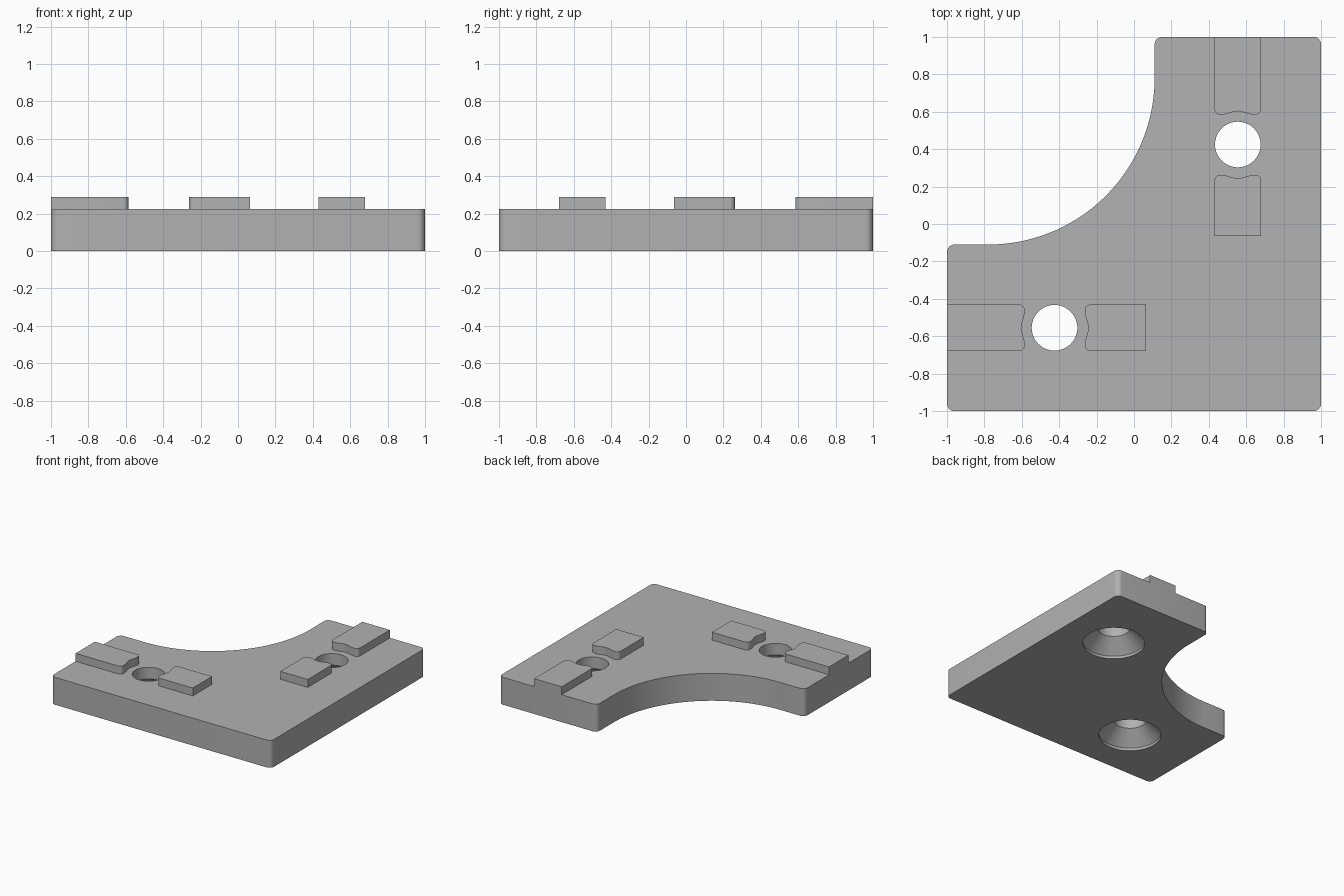
import bpy, bmesh
from math import pi, sin, cos, radians
from mathutils import Vector

if "Cube" in bpy.data.objects:
    bpy.data.objects.remove(bpy.data.objects["Cube"])

THICK = 0.225
PAD_TOP = 0.29
CORNER = 0.04
HOLE = Vector((0.555, 0.425))

grey = bpy.data.materials.new("plain grey")
grey.use_nodes = True
GREY = (0.445, 0.445, 0.445, 1)
grey.diffuse_color = GREY
grey.node_tree.nodes["Principled BSDF"].inputs["Base Color"].default_value = GREY


def arc(cx, cy, r, start, end, steps):
    angles = [radians(start + (end - start) * i / steps) for i in range(steps + 1)]
    return [(cx + r * cos(a), cy + r * sin(a)) for a in angles]


def mirrored(points):
    """Reflect across the diagonal that joins the two arms."""
    return [(-y, -x) for x, y in points]


def finish(name, bm):
    bmesh.ops.recalc_face_normals(bm, faces=bm.faces)
    mesh = bpy.data.meshes.new(name)
    bm.to_mesh(mesh)
    bm.free()
    mesh.materials.append(grey)
    obj = bpy.data.objects.new(name, mesh)
    bpy.context.collection.objects.link(obj)
    return obj


def prism(name, outline, z0, z1):
    bm = bmesh.new()
    face = bm.faces.new([bm.verts.new((x, y, z0)) for x, y in outline])
    ext = bmesh.ops.extrude_face_region(bm, geom=[face])
    top = [v for v in ext["geom"] if isinstance(v, bmesh.types.BMVert)]
    bmesh.ops.translate(bm, verts=top, vec=(0, 0, z1 - z0))
    return finish(name, bm)


def lathe(name, profile, centre, steps=64):
    bm = bmesh.new()
    rings = [[bm.verts.new((x, y, z)) for x, y in arc(*centre, r, 0, 360, steps)[:-1]]
             for r, z in profile]
    for a, b in zip(rings, rings[1:]):
        for i in range(steps):
            j = (i + 1) % steps
            bm.faces.new((a[i], a[j], b[j], b[i]))
    bm.faces.new(rings[0])
    bm.faces.new(rings[-1])
    return finish(name, bm)


def smooth(obj):
    bpy.ops.object.select_all(action="DESELECT")
    obj.select_set(True)
    bpy.context.view_layer.objects.active = obj
    bpy.ops.object.shade_smooth_by_angle(angle=radians(25))


# Corner plate with rounded corners and a large concave sweep
inner = 1 - CORNER
arm = 0.11
sweep = 0.89
outline = arc(-inner, -inner, CORNER, 180, 270, 8)
outline += arc(inner, -inner, CORNER, 270, 360, 8)
outline += arc(inner, inner, CORNER, 0, 90, 8)
outline += arc(arm + CORNER, inner, CORNER, 90, 180, 8)
outline += arc(arm - sweep, sweep - arm, sweep, 0, -90, 64)
outline += arc(-inner, -arm - CORNER, CORNER, 90, 180, 8)
plate = prism("corner_plate", outline, 0, THICK)

# Countersunk screw holes
profile = [(0.233, -0.05), (0.233, 0.022), (0.122, 0.13), (0.122, THICK + 0.05)]
for centre in (HOLE, Vector((-HOLE.y, -HOLE.x))):
    cutter = lathe("hole_cutter", profile, centre)
    cutter.hide_render = True
    mod = plate.modifiers.new("hole", "BOOLEAN")
    mod.object = cutter
    mod.operation = "DIFFERENCE"
    mod.solver = "EXACT"
    bpy.context.view_layer.objects.active = plate
    bpy.ops.object.modifier_apply(modifier=mod.name)
    bpy.data.objects.remove(cutter)
smooth(plate)


# Locating pads: square outer end, wavy end hugging the hole
def pad_outline(near, far):
    side = 1 if far > near else -1
    half, r, dip, reach = 0.125, 0.03, 0.018, 0.085
    end = [(half - r + r * cos(a), r - r * sin(a))
           for a in [i * pi / 12 for i in range(7)]]
    xs = [reach * (1 - i / 8) for i in range(17)]
    end += [(x, dip * (1 + cos(pi * x / reach)) / 2) for x in xs]
    end += [(-x, d) for x, d in reversed(end[:7])]
    points = [(HOLE.x + x, near + side * d) for x, d in end]
    return points + [(HOLE.x - half, far), (HOLE.x + half, far)]


for label, near, far in (("outer", 0.585, 1.0), ("inner", 0.262, -0.065)):
    points = pad_outline(near, far)
    smooth(prism("back_arm_" + label + "_pad", points, THICK, PAD_TOP))
    smooth(prism("right_arm_" + label + "_pad", mirrored(points), THICK, PAD_TOP))
